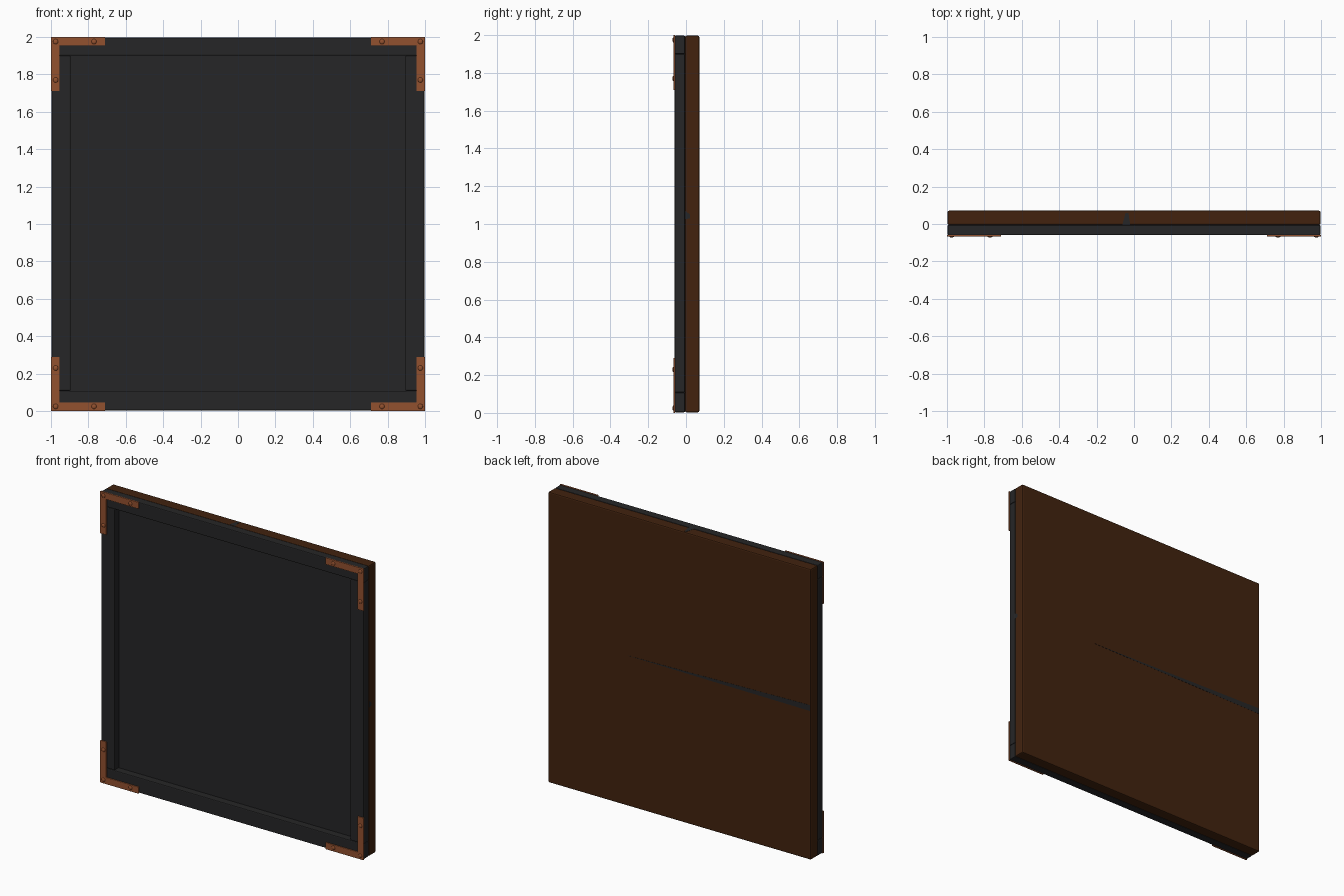
import bpy
import bmesh
from mathutils import Matrix, Vector

cube = bpy.data.objects.get("Cube")
if cube:
    bpy.data.objects.remove(cube)


def material(name, rgb):
    m = bpy.data.materials.new(name)
    m.use_nodes = True
    colour = (*rgb, 1)
    m.diffuse_color = colour
    m.node_tree.nodes["Principled BSDF"].inputs["Base Color"].default_value = colour
    return m


dark = material("charcoal", (0.019, 0.019, 0.02))
brown = material("dark brown wood", (0.054, 0.0165, 0.0045))
copper = material("copper", (0.29, 0.082, 0.028))


def finish(name, bm, mat, bevel=0):
    bmesh.ops.recalc_face_normals(bm, faces=bm.faces)
    mesh = bpy.data.meshes.new(name)
    bm.to_mesh(mesh)
    bm.free()
    mesh.materials.append(mat)
    obj = bpy.data.objects.new(name, mesh)
    bpy.context.collection.objects.link(obj)
    if bevel:
        mod = obj.modifiers.new("soft edges", "BEVEL")
        mod.width = bevel
        mod.segments = 2
    return obj


def box(name, low, high, mat, bevel=0):
    low, high = Vector(low), Vector(high)
    bm = bmesh.new()
    bmesh.ops.create_cube(bm, size=1, matrix=Matrix.Translation((low + high) / 2)
                          @ Matrix.Diagonal((*(high - low), 1)))
    return finish(name, bm, mat, bevel)


def prism(name, points, offset, mat, bevel=0):
    """Extrude a flat outline of 3D points along offset."""
    bm = bmesh.new()
    face = bm.faces.new([bm.verts.new(p) for p in points])
    ext = bmesh.ops.extrude_face_region(bm, geom=[face])["geom"]
    verts = [v for v in ext if isinstance(v, bmesh.types.BMVert)]
    bmesh.ops.translate(bm, verts=verts, vec=offset)
    return finish(name, bm, mat, bevel)


EDGE = 0.997       # half width of the wood
FRONT, SEAM, BACK = -0.06, -0.005, 0.071

# Wooden slab with a thin dark panel on its front
box("back_slab", (-EDGE, SEAM, 0.003), (EDGE, BACK, 2 - 0.003), brown, 0.008)
box("front_panel", (-0.95, -0.012, 0.05), (0.95, SEAM, 1.95), dark)

# Frame: full-width rails, stiles fitted between them
box("bottom_rail", (-EDGE, FRONT, 0.003), (EDGE, SEAM, 0.108), dark, 0.006)
box("top_rail", (-EDGE, FRONT, 1.9), (EDGE, SEAM, 1.997), dark, 0.006)
for side, name in ((-1, "right"), (1, "left")):
    x0, x1 = sorted((side * 0.895, side * EDGE))
    box(name + "_stile", (x0, FRONT, 0.108), (x1, SEAM, 1.9), dark, 0.006)

# Corner brackets, each an L plate with three rivets
ARM, WIDE = 0.29, 0.046
outline = [(0, 0), (ARM, 0), (ARM, WIDE), (WIDE, WIDE), (WIDE, ARM), (0, ARM)]
for sx, xname in ((-1, "right"), (1, "left")):
    for sz, zname in ((-1, "bottom"), (1, "top")):
        def place(u, v, y):
            return Vector((sx * (1 - u), y, 1 + sz * (1 - v)))

        tag = f"{zname}_{xname}"
        prism(tag + "_bracket", [place(u, v, -0.067) for u, v in outline],
              (0, 0.009, 0), copper, 0.002)
        bm = bmesh.new()
        for u, v in ((0.025, 0.025), (0.23, 0.025), (0.025, 0.23)):
            bmesh.ops.create_uvsphere(
                bm, u_segments=12, v_segments=8, radius=1,
                matrix=Matrix.Translation(place(u, v, -0.066))
                @ Matrix.Diagonal((0.014, 0.006, 0.014, 1)))
        rivets = finish(tag + "_rivets", bm, copper)
        for poly in rivets.data.polygons:
            poly.use_smooth = True

# Dark tapering streaks in the wood
prism("back_streak", [(0.4, BACK, 1.035), (-0.99, BACK, 1.025), (-0.99, BACK, 1.065)],
      (0, 0.001, 0), dark)
prism("side_streak", [(EDGE, SEAM, 1.025), (EDGE, 0.022, 1.03), (EDGE, 0.022, 1.05),
                      (EDGE, SEAM, 1.07)], (0.001, 0, 0), dark)
prism("top_streak", [(-0.062, SEAM, 1.997), (-0.02, SEAM, 1.997),
                     (-0.03, 0.06, 1.997), (-0.045, 0.06, 1.997)], (0, 0, 0.001), dark)
